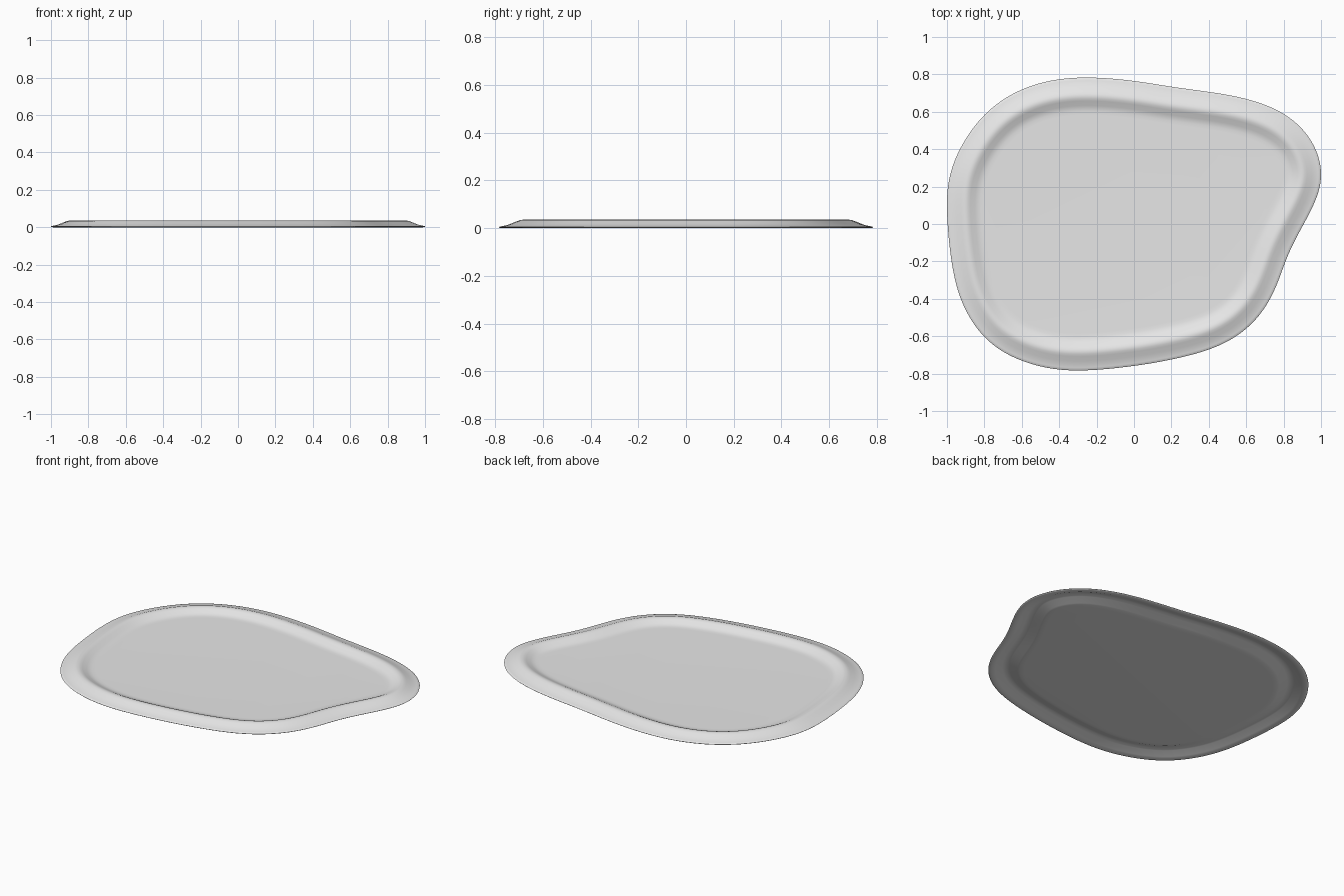
import bpy, bmesh, math
from mathutils import Vector

if "Cube" in bpy.data.objects:
    bpy.data.objects.remove(bpy.data.objects["Cube"])

# Outline control points, clockwise
OUTLINE = [(-.24, .785), (0, .765), (.2, .73), (.4, .705), (.6, .67), (.8, .595),
           (.94, .46), (1, .29), (.97, .14), (.89, -.01), (.81, -.16), (.755, -.33),
           (.67, -.48), (.55, -.59), (.4, -.665), (.2, -.715), (0, -.75), (-.3, -.78),
           (-.5, -.755), (-.68, -.69), (-.82, -.58), (-.92, -.41), (-.97, -.22),
           (-1, .1), (-.98, .27), (-.92, .42), (-.8, .59), (-.63, .71), (-.44, .77)]
# Cross-section (inset, height): underside floor, up and over the rim, to upper floor
SECTION = [(.20, 0), (.18, .001), (.165, .004), (.12, .022), (.10, .0255), (.08, .022),
           (.04, .005), (.025, .001), (.012, 0), (.003, .001), (0, .004), (.003, .007),
           (.015, .009), (.03, .012), (.05, .019), (.075, .029), (.088, .034),
           (.10, .0355), (.112, .034), (.125, .029), (.15, .017), (.165, .012),
           (.18, .0095), (.20, .009)]
STEPS = 8


def smooth_loop(ctrl):
    """Closed Catmull-Rom curve, lightly relaxed and refitted to its width and depth."""
    n, pts = len(ctrl), []
    p = [Vector(c) for c in ctrl]
    for i in range(n):
        a, b, c, d = (p[(i + k) % n] for k in (-1, 0, 1, 2))
        for s in range(STEPS):
            t = s / STEPS
            pts.append(.5 * (2 * b + (c - a) * t + (2 * a - 5 * b + 4 * c - d) * t * t
                             + (3 * b - a - 3 * c + d) * t ** 3))
    m = len(pts)
    for _ in range(30):
        pts = [(pts[i - 1] + 2 * pts[i] + pts[(i + 1) % m]) / 4 for i in range(m)]
    for axis, half in ((0, 1.0), (1, .783)):
        lo, hi = min(q[axis] for q in pts), max(q[axis] for q in pts)
        for q in pts:
            q[axis] = ((q[axis] - lo) / (hi - lo) * 2 - 1) * half
    return pts


loop = smooth_loop(OUTLINE)
m = len(loop)
inward = []
for i in range(m):
    t = (loop[(i + 1) % m] - loop[i - 1]).normalized()
    inward.append(Vector((t.y, -t.x)))

# Sweep the rim section around the outline and cap both floors
bm = bmesh.new()
rings = []
for inset, z in SECTION:
    rings.append([bm.verts.new((*(q + d * inset), z)) for q, d in zip(loop, inward)])
for a, b in zip(rings, rings[1:]):
    for i in range(m):
        j = (i + 1) % m
        bm.faces.new((a[i], a[j], b[j], b[i]))
bm.faces.new(rings[0][::-1])
bm.faces.new(rings[-1])
bmesh.ops.recalc_face_normals(bm, faces=bm.faces)
mesh = bpy.data.meshes.new("tray")
bm.to_mesh(mesh)
bm.free()

grey = bpy.data.materials.new("light grey")
grey.diffuse_color = (.8, .8, .8, 1)
grey.use_nodes = True
grey.node_tree.nodes["Principled BSDF"].inputs["Base Color"].default_value = grey.diffuse_color
mesh.materials.append(grey)
tray = bpy.data.objects.new("tray", mesh)
bpy.context.collection.objects.link(tray)
bpy.context.view_layer.objects.active = tray
tray.select_set(True)
bpy.ops.object.shade_smooth_by_angle(angle=math.radians(60))
